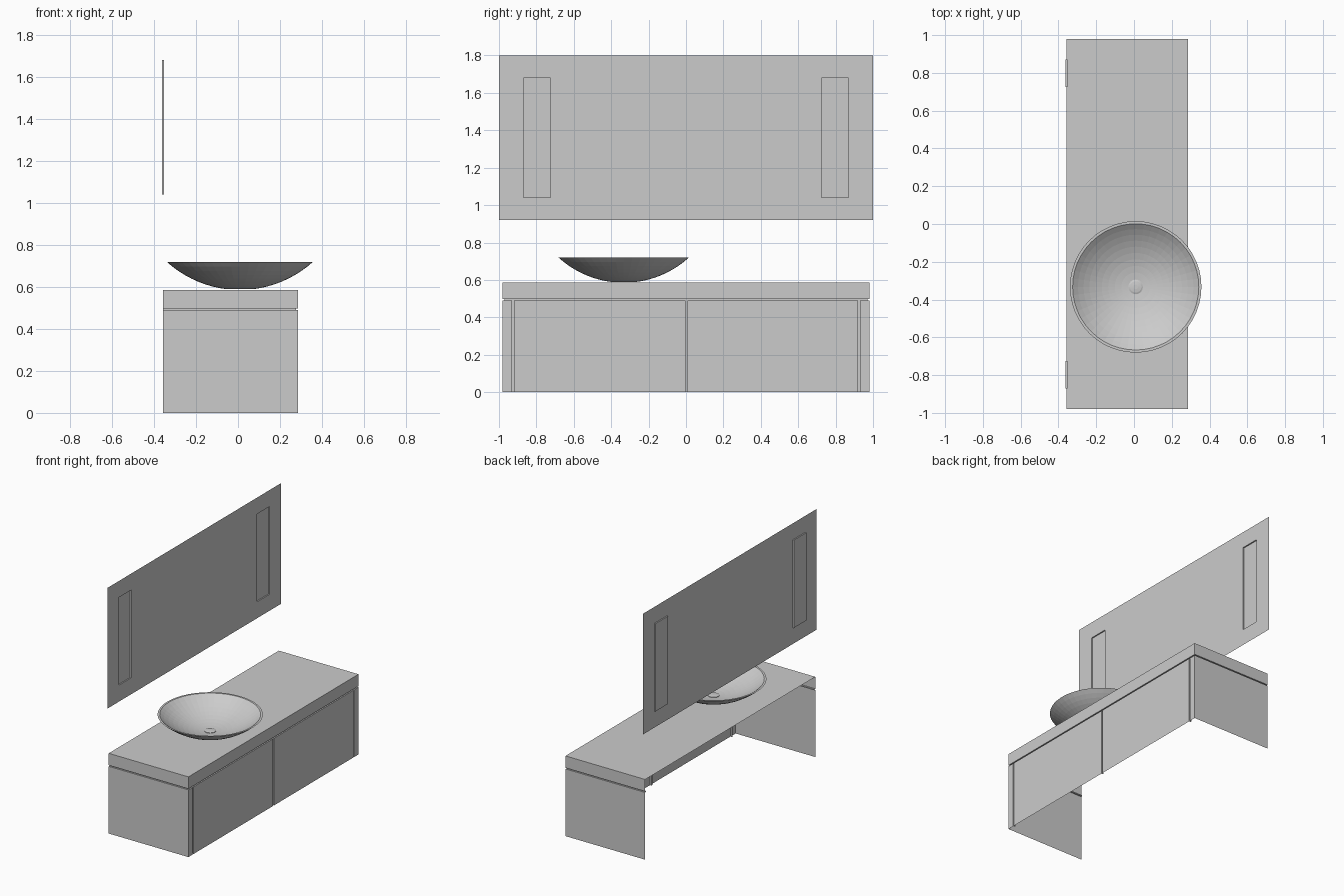
import bpy, math

if "Cube" in bpy.data.objects:
    bpy.data.objects.remove(bpy.data.objects["Cube"])

X0, X1, Y = -0.357, 0.286, 0.98      # cabinet back, front, half length


def make(name, verts, faces):
    me = bpy.data.meshes.new(name)
    me.from_pydata(verts, [], faces)
    me.update()
    ob = bpy.data.objects.new(name, me)
    bpy.context.collection.objects.link(ob)
    return ob


def strip_faces(n, rows, closed=False):
    m = n if closed else n - 1
    return [(r * n + i, r * n + (i + 1) % n, (r + 1) * n + (i + 1) % n, (r + 1) * n + i)
            for r in range(rows - 1) for i in range(m)]


def u_plan(d):
    # open U: left end, front, right end, inset by d
    return [(X0, -Y + d), (X1 - d, -Y + d), (X1 - d, Y - d), (X0, Y - d)]


# cabinet carcass: two ends and a door front with three vertical grooves
W, D = 0.005, 0.012
plan = [(X0, -Y), (X1, -Y)]
for gy in (-0.925, 0.002, 0.925):
    plan += [(X1, gy - W), (X1 - D, gy - W), (X1 - D, gy + W), (X1, gy + W)]
plan += [(X1, Y), (X0, Y)]
make("cabinet_body", [(x, y, z) for z in (0, 0.49) for x, y in plan],
     strip_faces(len(plan), 2))

# countertop shell with shadow gap below it
rings = [(0.49, 0), (0.49, 0.01), (0.498, 0.01), (0.498, 0), (0.585, 0)]
verts = [(x, y, z) for z, d in rings for x, y in u_plan(d)]
make("countertop", verts, strip_faces(4, len(rings)) + [(16, 17, 18, 19)])

# mirror sheet with two recessed light strips
ys = [-1, -0.87, -0.725, 0.725, 0.87, 1]
zs = [0.92, 1.04, 1.68, 1.8]
MX, BX = -0.353, -0.362
verts = [(MX, y, z) for z in zs for y in ys]
faces = strip_faces(6, 4)
for k in (1, 3):
    hole = next(f for f in faces if f[0] == 6 + k)
    faces.remove(hole)
    b = len(verts)
    verts += [(BX, verts[i][1], verts[i][2]) for i in hole]
    for i in range(4):
        j = (i + 1) % 4
        faces.append((hole[i], hole[j], b + j, b + i))
    faces.append((b, b + 1, b + 2, b + 3))
make("mirror", verts, faces)


def lathe(name, profile, cx, cy, n=48):
    vs = [(cx + r * math.cos(2 * math.pi * i / n), cy + r * math.sin(2 * math.pi * i / n), z)
          for r, z in profile for i in range(n)]
    fs = strip_faces(n, len(profile), True)
    fs.append(tuple(reversed(range(n))))
    fs.append(tuple(range(n * (len(profile) - 1), n * len(profile))))
    return make(name, vs, fs)


def arc(r_max, z0, z1, r_min, n=9):
    # shallow spherical curve from r_min out to r_max
    h = z1 - z0
    R = (r_max ** 2 + h * h) / (2 * h)
    a0, a1 = math.asin(r_min / R), math.asin(r_max / R)
    pts = []
    for i in range(n + 1):
        a = a0 + (a1 - a0) * i / n
        pts.append((R * math.sin(a), z0 + R * (1 - math.cos(a))))
    return pts


# vessel basin: outer curve, rim, inner curve, floor
outer = arc(0.348, 0.585, 0.719, 0.06)
inner = arc(0.334, 0.598, 0.719, 0.04)
lathe("basin", outer + inner[::-1], 0.009, -0.333)

# domed drain cap
lathe("drain_cap", [(0.038, 0.598), (0.038, 0.603), (0.03, 0.606), (0.012, 0.608)],
      0.009, -0.333, 24)
